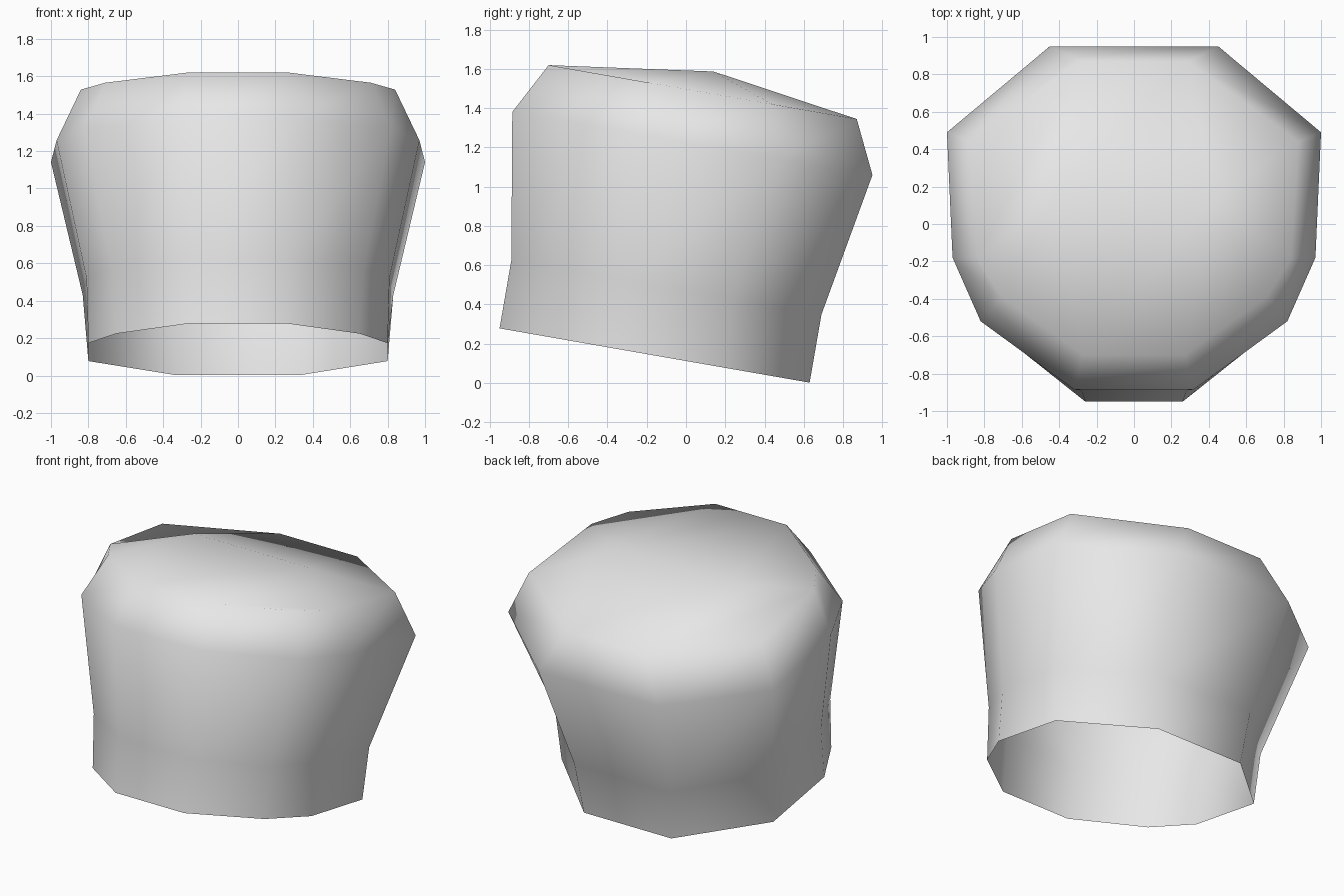
import bpy
import bmesh

default_cube = bpy.data.objects.get("Cube")
if default_cube:
    bpy.data.objects.remove(default_cube, do_unlink=True)


def flat_material(name, colour):
    material = bpy.data.materials.new(name)
    material.use_nodes = True
    material.diffuse_color = colour
    material.node_tree.nodes["Principled BSDF"].inputs["Base Color"].default_value = colour
    return material


# Every ring lies on a plane that dips towards the back
BACKWARD_TILT = 0.175

# Ring height at the centre, then half outline (x, y) from front to back
RINGS = [
    (0.112, [(0.26, -0.95), (0.65, -0.64), (0.80, -0.35), (0.80, 0.20), (0.33, 0.63)]),
    (0.469, [(0.28, -0.89), (0.67, -0.60), (0.81, -0.30), (0.83, 0.23), (0.36, 0.69)]),
    (1.226, [(0.32, -0.885), (0.82, -0.52), (0.97, -0.18), (1.00, 0.49), (0.45, 0.95)]),
    (1.497, [(0.27, -0.70), (0.71, -0.39), (0.84, -0.18), (0.88, 0.44), (0.29, 0.87)]),
]


def add_ring(bm, height, half_outline):
    """Mirror a half outline into a closed ring on the tilted plane."""
    left = list(half_outline)
    right = [(-x, y) for x, y in reversed(half_outline)]
    return [bm.verts.new((x, y, height - BACKWARD_TILT * y)) for x, y in left + right]


bm = bmesh.new()
rings = [add_ring(bm, height, outline) for height, outline in RINGS]

# Side wall, open at the bottom
for lower, upper in zip(rings, rings[1:]):
    count = len(lower)
    for i in range(count):
        j = (i + 1) % count
        bm.faces.new((lower[i], lower[j], upper[j], upper[i]))

# Domed top: a two by three grid with a raised pair of inner points
rim = rings[-1]
peak_left, peak_right = [bm.verts.new((x, 0.14, 1.587)) for x in (0.43, -0.43)]
rows = [
    [rim[8], rim[9], rim[0], rim[1]],
    [rim[7], peak_right, peak_left, rim[2]],
    [rim[6], rim[5], rim[4], rim[3]],
]
for front_row, back_row in zip(rows, rows[1:]):
    for i in range(len(front_row) - 1):
        bm.faces.new((front_row[i], front_row[i + 1], back_row[i + 1], back_row[i]))

for face in bm.faces:
    face.smooth = True

mesh = bpy.data.meshes.new("cap_shell")
bm.to_mesh(mesh)
bm.free()
mesh.materials.append(flat_material("light grey", (0.8, 0.8, 0.8, 1.0)))
cap_shell = bpy.data.objects.new("cap_shell", mesh)
bpy.context.collection.objects.link(cap_shell)
